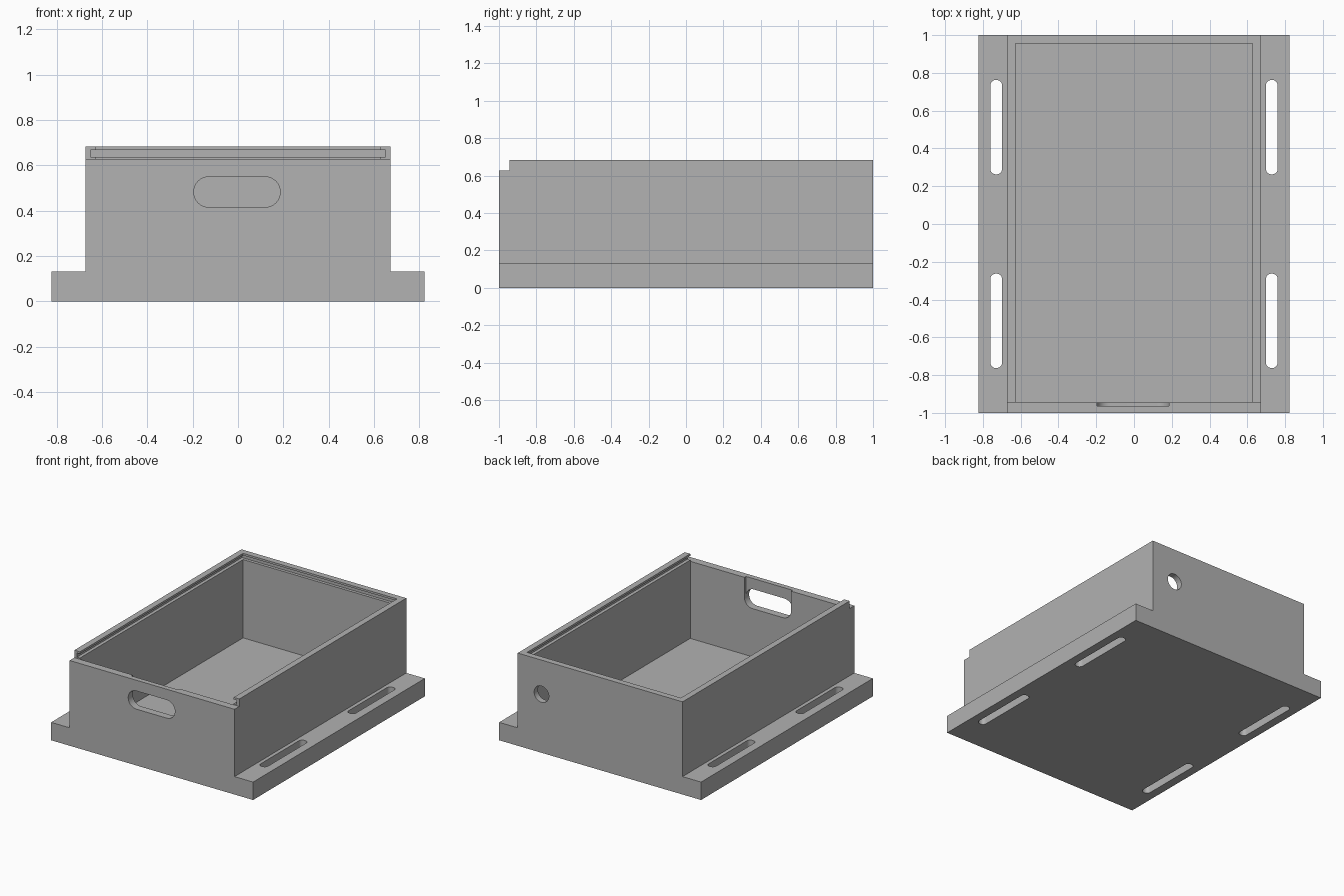
import bpy, bmesh, math
from mathutils import Vector

if "Cube" in bpy.data.objects:
    bpy.data.objects.remove(bpy.data.objects["Cube"])

grey = bpy.data.materials.new("mid_grey")
grey.diffuse_color = (0.445, 0.445, 0.445, 1)
grey.use_nodes = True
grey.node_tree.nodes["Principled BSDF"].inputs["Base Color"].default_value = grey.diffuse_color


def prism(name, points, extrude):
    """Solid made by extruding a closed 3D outline along a vector."""
    bm = bmesh.new()
    face = bm.faces.new([bm.verts.new(p) for p in points])
    res = bmesh.ops.extrude_face_region(bm, geom=[face])
    moved = [v for v in res["geom"] if isinstance(v, bmesh.types.BMVert)]
    bmesh.ops.translate(bm, verts=moved, vec=Vector(extrude))
    bmesh.ops.recalc_face_normals(bm, faces=bm.faces)
    mesh = bpy.data.meshes.new(name)
    bm.to_mesh(mesh)
    bm.free()
    mesh.materials.append(grey)
    obj = bpy.data.objects.new(name, mesh)
    bpy.context.collection.objects.link(obj)
    return obj


def box(name, x0, x1, y0, y1, z0, z1):
    return prism(name, [(x0, y0, z0), (x1, y0, z0), (x1, y1, z0), (x0, y1, z0)],
                 (0, 0, z1 - z0))


def rounded(u0, u1, v0, v1, r, steps=10):
    """Outline of a rectangle with rounded corners."""
    corners = [(u1 - r, v1 - r), (u0 + r, v1 - r), (u0 + r, v0 + r), (u1 - r, v0 + r)]
    return [(cu + r * math.cos(math.pi / 2 * (q + i / steps)),
             cv + r * math.sin(math.pi / 2 * (q + i / steps)))
            for q, (cu, cv) in enumerate(corners) for i in range(steps + 1)]


def cut(target, cutter):
    mod = target.modifiers.new(cutter.name, 'BOOLEAN')
    mod.operation, mod.solver, mod.object = 'DIFFERENCE', 'EXACT', cutter
    bpy.context.view_layer.objects.active = target
    bpy.ops.object.modifier_apply(modifier=mod.name)
    bpy.data.objects.remove(cutter)


# Body with mounting flanges along both sides
half = [(0.823, 0), (0.823, 0.132), (0.672, 0.132), (0.672, 0.683)]
profile = half + [(-x, z) for x, z in reversed(half)]
tray = prism("tray", [(x, -1, z) for x, z in profile], (0, 2, 0))

# Cavity, lowered front wall and groove for a sliding lid
cut(tray, box("cavity", -0.627, 0.627, -0.945, 0.955, 0.06, 0.8))
cut(tray, box("front_step", -0.9, 0.9, -1.1, -0.945, 0.628, 0.8))
cut(tray, box("lid_groove", -0.651, 0.651, -1.05, 0.977, 0.637, 0.668))

# Front finger slot, with a shallow recess above it on the inner face
slot = rounded(-0.195, 0.186, 0.415, 0.549, 0.0665)
cut(tray, prism("finger_slot", [(x, -1.1, z) for x, z in slot], (0, 0.2, 0)))
cut(tray, box("finger_recess", -0.1949, 0.1859, -0.963, -0.93, 0.482, 0.7))

# Round cable hole through the back wall
hole = rounded(0.418, 0.538, 0.372, 0.492, 0.0599)
cut(tray, prism("cable_hole", [(x, 0.9, z) for x, z in hole], (0, 0.2, 0)))

# Long slots through the flanges
for sx in (-1, 1):
    for sy in (-1, 1):
        slot = rounded(0.699, 0.76, 0.263, 0.762, 0.027, 6)
        cut(tray, prism("flange_slot", [(sx * x, sy * y, -0.1) for x, y in slot], (0, 0, 0.3)))

# Smooth only the rounded cut edges
bpy.ops.object.select_all(action='DESELECT')
tray.select_set(True)
bpy.context.view_layer.objects.active = tray
bpy.ops.object.shade_smooth_by_angle(angle=math.radians(30))
